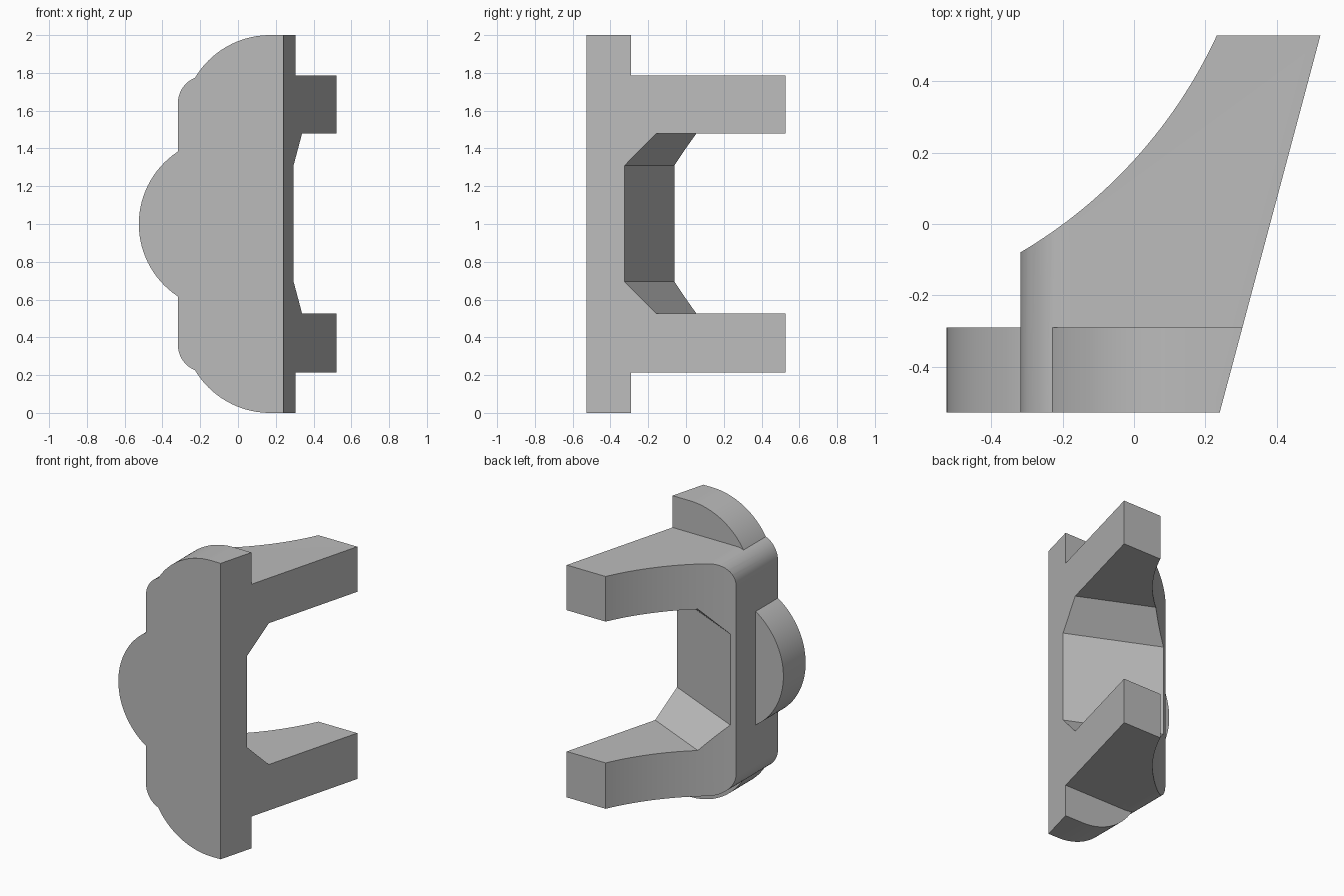
import bpy, bmesh
from math import radians, cos, sin
from mathutils import Vector

cube = bpy.data.objects.get("Cube")
if cube:
    bpy.data.objects.remove(cube, do_unlink=True)

grey = bpy.data.materials.new("plain grey")
grey.use_nodes = True
colour = (0.5, 0.5, 0.5, 1)
grey.diffuse_color = colour
grey.node_tree.nodes["Principled BSDF"].inputs["Base Color"].default_value = colour


def arc(cx, cy, r, start, end, n=32):
    """Points on a circular arc, angles in degrees."""
    angles = [radians(start + (end - start) * i / n) for i in range(n + 1)]
    return [(cx + r * cos(a), cy + r * sin(a)) for a in angles]


def prism(name, points, place, sweep):
    """Extrude a 2D outline, set in space by place, along sweep."""
    bm = bmesh.new()
    face = bm.faces.new([bm.verts.new(place(*p)) for p in points])
    new = bmesh.ops.extrude_face_region(bm, geom=[face])["geom"]
    verts = [v for v in new if isinstance(v, bmesh.types.BMVert)]
    bmesh.ops.translate(bm, verts=verts, vec=Vector(sweep))
    bmesh.ops.recalc_face_normals(bm, faces=bm.faces)
    mesh = bpy.data.meshes.new(name)
    bm.to_mesh(mesh)
    bm.free()
    mesh.materials.append(grey)
    obj = bpy.data.objects.new(name, mesh)
    bpy.context.collection.objects.link(obj)
    return obj


def combine(target, tool, operation):
    """Apply a boolean and discard the tool."""
    mod = target.modifiers.new(operation, "BOOLEAN")
    mod.operation, mod.object, mod.solver = operation, tool, "EXACT"
    bpy.context.view_layer.objects.active = target
    bpy.ops.object.modifier_apply(modifier=mod.name)
    bpy.data.objects.remove(tool, do_unlink=True)


# Arm block with rounded left corners, swept front to back
block = [(0.7, 0.215)] + arc(-0.173, 0.36, 0.145, 270, 180, 12)
block += arc(-0.173, 1.64, 0.145, 180, 90, 12) + [(0.7, 1.785)]
bracket = prism("clip_bracket", block, lambda x, z: (x, -0.6, z), (0, 1.3, 0))

# Front plate with three round lobes
lobes = [(0.8, 0)] + arc(0.17, 0.463, 0.463, 270, 180)
lobes += arc(-0.066, 1, 0.459, 240, 120) + arc(0.17, 1.537, 0.463, 180, 90) + [(0.8, 2)]
plate = prism("front_plate", lobes, lambda x, z: (x, -0.7, z), (0, 0.41, 0))
combine(bracket, plate, "UNION")

# Plan outline: flat front, slanted right side, hollow curved back
plan = [(-0.8, -0.528), (0.24, -0.528), (0.522, 0.528)]
plan += arc(-1.02, 1.1085, 1.38, -24.9, -62) + [(-0.8, -0.2)]
outline = prism("plan_outline", plan, lambda x, y: (x, y, -0.2), (0, 0, 2.4))
combine(bracket, outline, "INTERSECT")

# Chamfered slot between the arms, slanting back towards the left
slope = 0.453
slot = [(1.5, 0.525), (-0.002, 0.525), (-0.192, 0.695),
        (-0.192, 1.31), (-0.002, 1.48), (1.5, 1.48)]
cutter = prism("slot_cutter", slot, lambda y, z: (-1, y + slope, z), (2, -2 * slope, 0))
combine(bracket, cutter, "DIFFERENCE")

bpy.ops.object.select_all(action="DESELECT")
bracket.select_set(True)
bpy.ops.object.shade_smooth_by_angle(angle=radians(20))
